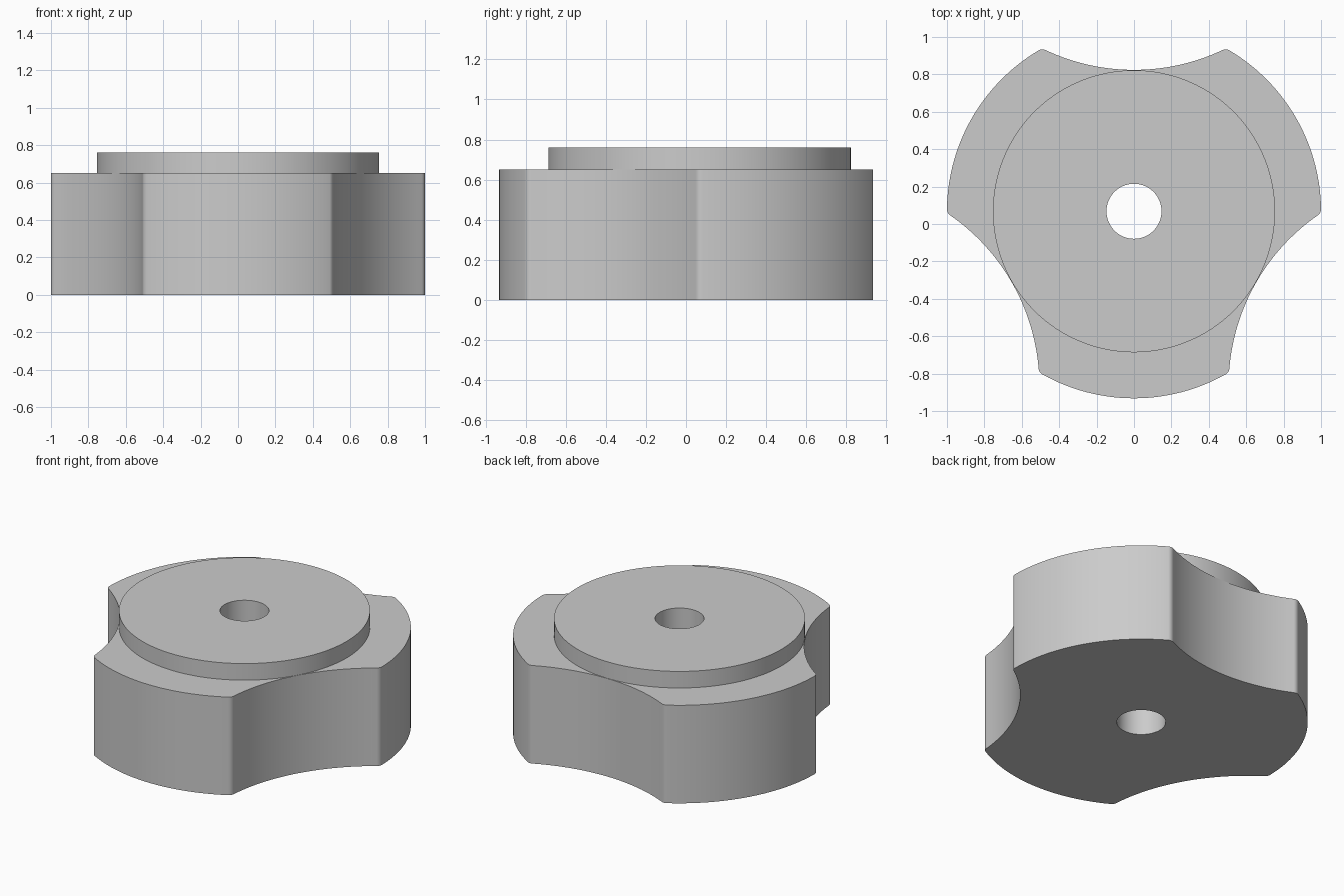
import bpy
import bmesh
from math import sin, cos, acos, atan2, hypot, radians, pi

cube = bpy.data.objects.get("Cube")
if cube:
    bpy.data.objects.remove(cube, do_unlink=True)

CENTRE_Y = 0.068
LOBE_R, DISC_R, HOLE_R = 1.0, 0.754, 0.147
SCALLOP_R, SCALLOP_D = 1.11, 1.866   # radius and distance of each grip cut
FILLET = 0.04
BODY_TOP, DISC_TOP = 0.65, 0.76

grey = bpy.data.materials.new("plain_grey")
grey.use_nodes = True
colour = (0.6, 0.6, 0.6, 1)
grey.diffuse_color = colour
grey.node_tree.nodes["Principled BSDF"].inputs["Base Color"].default_value = colour


def arc(cx, cy, radius, start, end, steps):
    return [(cx + radius * cos(start + (end - start) * i / steps),
             cy + radius * sin(start + (end - start) * i / steps))
            for i in range(steps + 1)]


def grip_outline():
    """Polar outline (angle, radius) of the three-lobed grip."""
    # Fillet centre, tangent to both the lobe and the scallop
    near, far = LOBE_R - FILLET, SCALLOP_R + FILLET
    phi = acos((near**2 + SCALLOP_D**2 - far**2) / (2 * near * SCALLOP_D))
    fx, fy = near * cos(phi), near * sin(phi)
    swing = atan2(fy, SCALLOP_D - fx)
    # Half a scallop, its rounded corner, then half a lobe
    half = arc(SCALLOP_D, 0, SCALLOP_R, pi, pi - swing, 16)
    half += arc(fx, fy, FILLET, -swing, phi, 8)[1:]
    half += arc(0, 0, LOBE_R, phi, radians(60), 14)[1:]
    polar = [(atan2(y, x), hypot(x, y)) for x, y in half]
    sector = [(-a, r) for a, r in reversed(polar[1:-1])] + polar
    return [(a + radians(90 + 120 * k), r) for k in range(3) for a, r in sector]


outline = grip_outline()
bm = bmesh.new()


def ring(z, radius=None):
    return [bm.verts.new(((radius or r) * cos(a), CENTRE_Y + (radius or r) * sin(a), z))
            for a, r in outline]


# Underside, grip wall, shoulder, raised disc, top face and through hole
rings = [ring(0, HOLE_R), ring(0), ring(BODY_TOP), ring(BODY_TOP, DISC_R),
         ring(DISC_TOP, DISC_R), ring(DISC_TOP, HOLE_R)]
count = len(outline)
for lower, upper in zip(rings, rings[1:] + rings[:1]):
    for i in range(count):
        j = (i + 1) % count
        bm.faces.new((lower[i], lower[j], upper[j], upper[i]))
bmesh.ops.recalc_face_normals(bm, faces=bm.faces)

mesh = bpy.data.meshes.new("three_lobed_knob")
bm.to_mesh(mesh)
bm.free()
mesh.materials.append(grey)
knob = bpy.data.objects.new("three_lobed_knob", mesh)
bpy.context.collection.objects.link(knob)

bpy.ops.object.select_all(action='DESELECT')
knob.select_set(True)
bpy.context.view_layer.objects.active = knob
bpy.ops.object.shade_smooth_by_angle(angle=radians(30))
